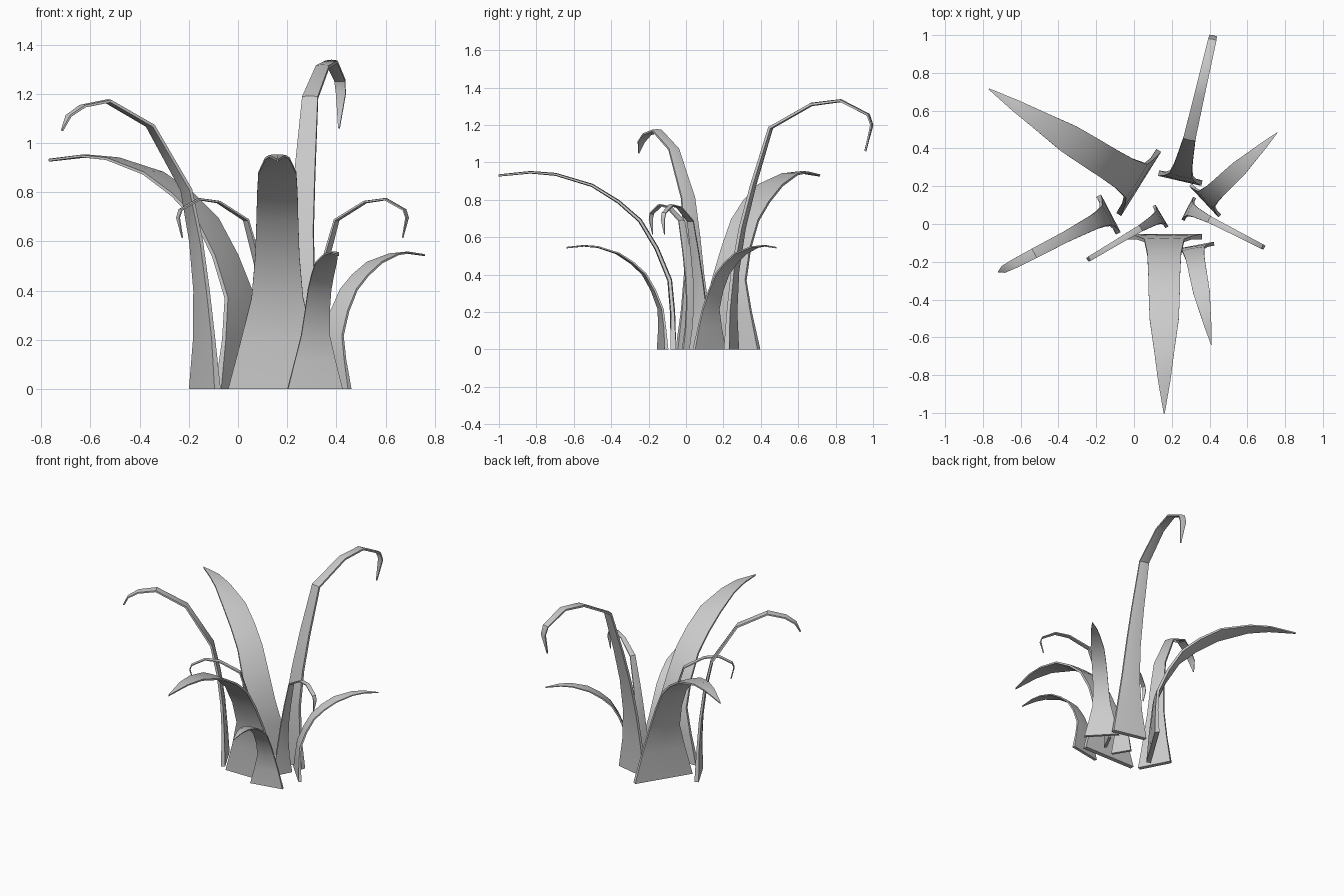
import bpy, bmesh, math
from mathutils import Vector

cube = bpy.data.objects.get("Cube")
if cube:
    bpy.data.objects.remove(cube, do_unlink=True)

grey = bpy.data.materials.new("leaf grey")
grey.use_nodes = True
colour = (0.6, 0.6, 0.6, 1)
grey.diffuse_color = colour
grey.node_tree.nodes["Principled BSDF"].inputs["Base Color"].default_value = colour

# Leaf outlines: reach, height, width at each station from root to tip
BROAD = [(0, 0, .40), (.005, .2, .295), (.02, .37, .21), (.09, .54, .18),
         (.18, .69, .17), (.295, .79, .165), (.435, .877, .155),
         (.63, .936, .10), (.765, .947, .065), (.935, .93, .006)]
DROOPING = [(0, 0, .235), (.003, .2, .175), (.02, .42, .125), (.06, .65, .10),
            (.12, .88, .085), (.215, 1.185, .065), (.44, 1.31, .055),
            (.60, 1.33, .05), (.75, 1.255, .045), (.77, 1.2, .04),
            (.735, 1.06, .006)]
REACHING = [(0, 0, .225), (.003, .2, .165), (.015, .4, .115), (.04, .6, .095),
            (.085, .81, .08), (.25, 1.07, .06), (.445, 1.17, .055),
            (.56, 1.15, .05), (.625, 1.11, .04), (.655, 1.05, .006)]


def leaf(name, outline, root, tip, reach=1, height=1, width=1, thick=.03):
    """Sweep a thin, slightly domed strip along an arching outline."""
    root = Vector((*root, 0))
    ahead = (Vector((*tip, 0)) - root).normalized()
    side = Vector((-ahead.y, ahead.x, 0))
    up = Vector((0, 0, 1))
    path = [root + ahead * d * reach + up * z * height for d, z, w in outline]
    bm = bmesh.new()
    rings = []
    for i, centre in enumerate(path):
        nxt, prev = path[min(i + 1, len(path) - 1)], path[max(i - 1, 0)]
        tangent = up if i == 0 else (nxt - prev).normalized()
        normal = side.cross(tangent).normalized()
        half = outline[i][2] * width / 2
        t = thick * (1 - .6 * i / (len(path) - 1)) / 2
        edge = t * .65 if i else t
        section = [(-half, -edge), (0, -t), (half, -edge),
                   (half, edge), (0, t), (-half, edge)]
        rings.append([bm.verts.new(centre + side * s + normal * n)
                      for s, n in section])
    for a, b in zip(rings, rings[1:]):
        for j in range(6):
            k = (j + 1) % 6
            bm.faces.new((a[j], a[k], b[k], b[j]))
    bm.faces.new(rings[0])
    bm.faces.new(rings[-1])
    bmesh.ops.recalc_face_normals(bm, faces=bm.faces)
    mesh = bpy.data.meshes.new(name)
    bm.to_mesh(mesh)
    bm.free()
    mesh.materials.append(grey)
    obj = bpy.data.objects.new(name, mesh)
    bpy.context.collection.objects.link(obj)
    bpy.ops.object.select_all(action='DESELECT')
    obj.select_set(True)
    bpy.context.view_layer.objects.active = obj
    bpy.ops.object.shade_smooth_by_angle(angle=math.radians(35))


# Broad arching leaves
leaf("front_broad_leaf", BROAD, (.16, -.067), (.16, -1))
leaf("back_broad_leaf", BROAD, (.025, .22), (-.76, .71))
small = dict(reach=.56, height=.585, width=.565, thick=.02)
leaf("front_small_broad_leaf", BROAD, (.313, -.125), (.41, -.64), **small)
leaf("left_small_broad_leaf", BROAD, (.377, .125), (.76, .485), **small)

# Narrow drooping leaves
leaf("back_drooping_leaf", DROOPING, (.245, .243), (.42, 1))
leaf("right_drooping_leaf", REACHING, (-.135, .05), (-.71, -.25), thick=.028)
small = dict(reach=.58, height=.58, width=.57, thick=.018)
leaf("right_small_drooping_leaf", DROOPING, (.14, .04), (-.23, -.18), **small)
leaf("left_small_drooping_leaf", DROOPING, (.29, .08), (.68, -.12), **small)
